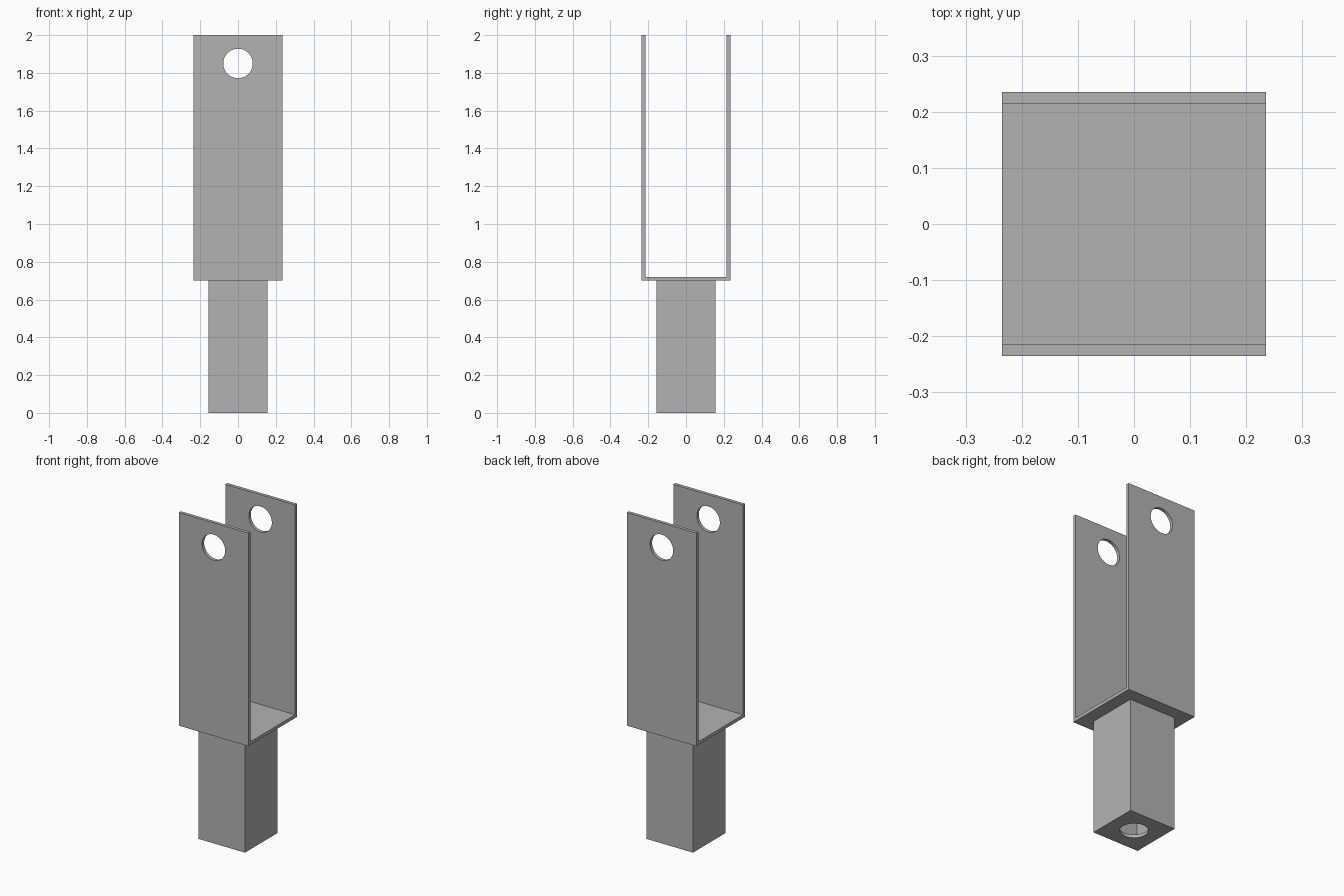
import bpy
from math import pi

cube = bpy.data.objects.get("Cube")
if cube:
    bpy.data.objects.remove(cube, do_unlink=True)

HALF = 0.235       # half width of the fork
POST = 0.157       # half width of the post
WALL = 0.02        # sheet thickness
SEAT = 0.70        # height where the fork meets the post
TOP = 2.0
HOLE_Z = 1.85
HOLE_R = 0.078

steel = bpy.data.materials.new("grey_steel")
steel.use_nodes = True
colour = (0.45, 0.45, 0.45, 1)
steel.diffuse_color = colour
steel.node_tree.nodes["Principled BSDF"].inputs["Base Color"].default_value = colour


def box(name, half_x, half_y, z0, z1):
    bpy.ops.mesh.primitive_cube_add(size=1, location=(0, 0, (z0 + z1) / 2))
    ob = bpy.context.object
    ob.name = name
    ob.scale = (2 * half_x, 2 * half_y, z1 - z0)
    bpy.ops.object.transform_apply(location=True, rotation=True, scale=True)
    return ob


def rod(name, z, depth, tilt):
    bpy.ops.mesh.primitive_cylinder_add(vertices=48, radius=HOLE_R, depth=depth,
                                        location=(0, 0, z), rotation=(tilt, 0, 0))
    bpy.context.object.name = name
    return bpy.context.object


def cut(ob, cutters):
    for cutter in cutters:
        cutter.hide_render = True
        mod = ob.modifiers.new("cut", 'BOOLEAN')
        mod.operation = 'DIFFERENCE'
        mod.solver = 'EXACT'
        mod.object = cutter
        bpy.ops.object.select_all(action='DESELECT')
        bpy.context.view_layer.objects.active = ob
        ob.select_set(True)
        bpy.ops.object.modifier_apply(modifier=mod.name)
        bpy.data.objects.remove(cutter, do_unlink=True)
    ob.data.materials.clear()
    ob.data.materials.append(steel)
    bpy.ops.object.shade_smooth_by_angle(angle=pi / 6)


# U-shaped fork with a pin hole through both cheeks
fork = box("fork", HALF, HALF, SEAT, TOP)
cut(fork, [box("fork_gap", 1, HALF - WALL, SEAT + WALL, TOP + 1),
           rod("pin_cutter", HOLE_Z, 2, pi / 2)])

# Hollow square post with a bolt hole in its floor
post = box("post", POST, POST, 0, SEAT)
cut(post, [box("post_cavity", POST - WALL, POST - WALL, WALL, SEAT + 1),
           rod("bolt_cutter", 0, 0.2, 0)])
